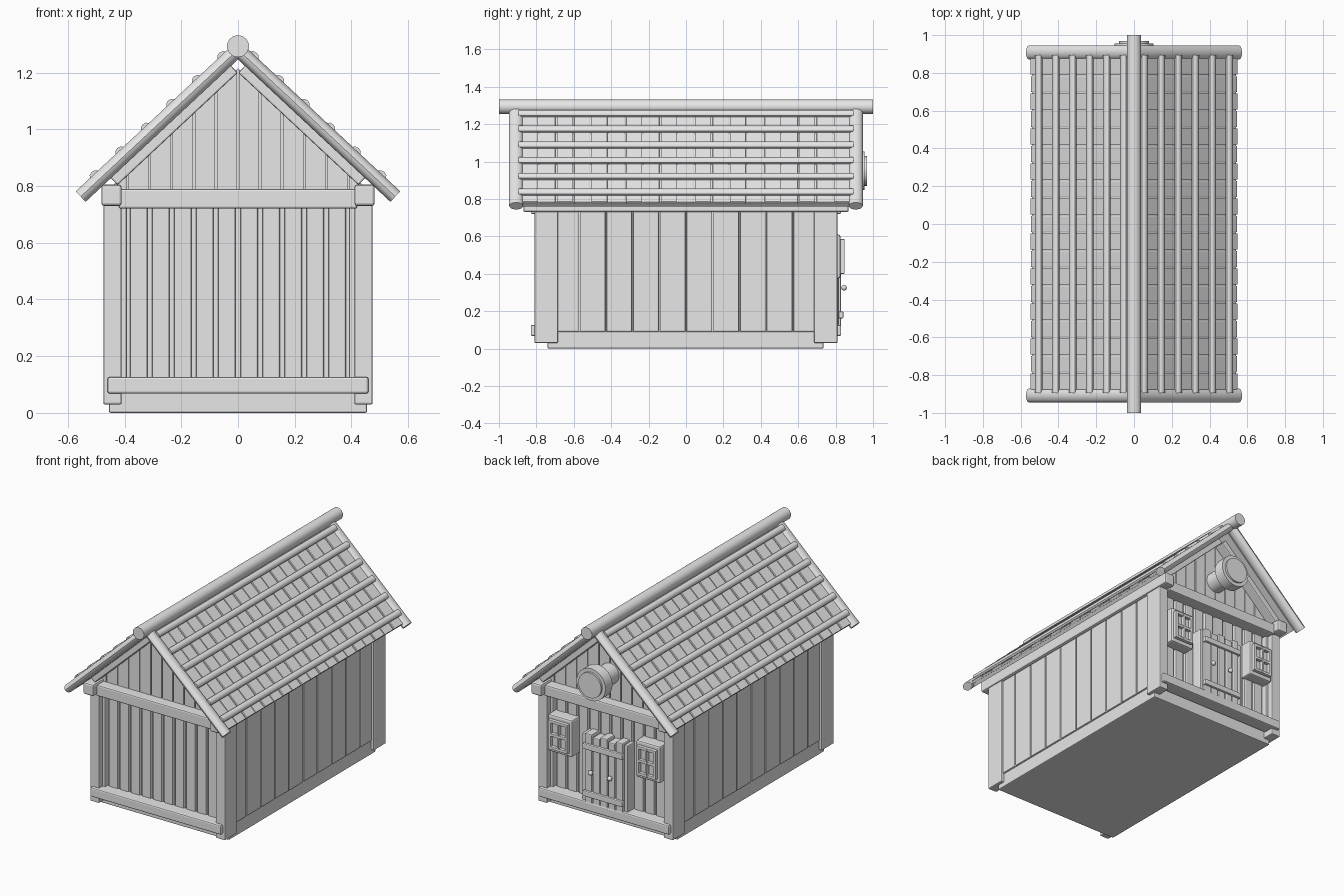
import bpy, bmesh, math
from mathutils import Matrix, Vector

cube = bpy.data.objects.get("Cube")
if cube:
    bpy.data.objects.remove(cube)

grey = bpy.data.materials.new("plain_grey")
grey.use_nodes = True
grey.diffuse_color = (0.8, 0.8, 0.8, 1)
grey.node_tree.nodes["Principled BSDF"].inputs["Base Color"].default_value = (0.8, 0.8, 0.8, 1)


def finish(name, bm, smooth=False):
    bmesh.ops.recalc_face_normals(bm, faces=bm.faces)
    mesh = bpy.data.meshes.new(name)
    bm.to_mesh(mesh)
    bm.free()
    obj = bpy.data.objects.new(name, mesh)
    bpy.context.collection.objects.link(obj)
    mesh.materials.append(grey)
    if smooth:
        bpy.ops.object.select_all(action='DESELECT')
        obj.select_set(True)
        bpy.context.view_layer.objects.active = obj
        bpy.ops.object.shade_smooth_by_angle(angle=math.radians(35))
    return obj


def boxes(name, spans, frame=Matrix(), bevel=0.006):
    """Joined bevelled boxes, each given as (x0, x1, y0, y1, z0, z1)."""
    bm = bmesh.new()
    for x0, x1, y0, y1, z0, z1 in spans:
        mid = Vector(((x0 + x1) / 2, (y0 + y1) / 2, (z0 + z1) / 2))
        size = Matrix.Diagonal((x1 - x0, y1 - y0, z1 - z0, 1))
        bmesh.ops.create_cube(bm, size=1, matrix=Matrix.Translation(mid) @ size)
    if bevel:
        bmesh.ops.bevel(bm, geom=bm.edges[:], offset=bevel, segments=2,
                        profile=0.5, affect='EDGES', clamp_overlap=True)
    bm.transform(frame)
    return finish(name, bm)


def prisms(name, outlines, y0, y1):
    """Extrude x-z outlines along y."""
    bm = bmesh.new()
    for outline in outlines:
        face = bm.faces.new([bm.verts.new((x, y0, z)) for x, z in outline])
        out = bmesh.ops.extrude_face_region(bm, geom=[face])
        moved = [v for v in out["geom"] if isinstance(v, bmesh.types.BMVert)]
        bmesh.ops.translate(bm, verts=moved, vec=(0, y1 - y0, 0))
    return finish(name, bm)


def logs(name, items, axis='Y', frame=Matrix(), sides=16):
    """Round bars given as (centre, length, width, height)."""
    turn = Matrix.Rotation(math.pi / 2, 4, 'X' if axis == 'Y' else 'Y')
    bm = bmesh.new()
    for centre, length, w, h in items:
        scale = (w, 1, h, 1) if axis == 'Y' else (1, w, h, 1)
        m = Matrix.Translation(centre) @ Matrix.Diagonal(scale) @ turn
        bmesh.ops.create_cone(bm, cap_ends=True, segments=sides, radius1=0.5,
                              radius2=0.5, depth=length, matrix=m)
    bm.transform(frame)
    return finish(name, bm, True)


SLOPE = 0.934
PITCH = math.atan(SLOPE)
COS = math.cos(PITCH)


def underside(x):
    return 1.215 - SLOPE * abs(x)


# Base and solid inner body
boxes("floor_slab", [(-0.455, 0.455, -0.74, 0.735, 0, 0.09)])
prisms("inner_body", [[(-0.44, 0.05), (0.44, 0.05), (0.44, underside(0.44)),
                       (0, underside(0)), (-0.44, underside(0.44))]], -0.735, 0.735)

# Long side walls
cuts = [-0.69] + [-0.571 + 0.1428 * k for k in range(9)] + [0.69]
for side, label in ((1, "left"), (-1, "right")):
    xs = sorted((side * 0.43, side * 0.462))
    boxes(label + "_wall_planks", [(*xs, a + 0.003, b - 0.003, 0.09, 0.745)
                                   for a, b in zip(cuts, cuts[1:])])
    xs = sorted((side * 0.41, side * 0.475))
    boxes(label + "_corner_posts", [(*xs, -0.81, -0.685, 0.03, 0.745),
                                    (*xs, 0.685, 0.81, 0.03, 0.745)])
    xs = sorted((side * 0.41, side * 0.482))
    boxes(label + "_wall_plate", [(*xs, -0.87, 0.87, 0.73, 0.805)], bevel=0.01)

# Gable ends: planks, beams and inner posts
STEP = 0.0777
for end, label in ((-1, "front"), (1, "back")):
    lower, upper = [], []
    for k in range(-6, 6):
        a, b = max(k * STEP, -0.43), min((k + 1) * STEP, 0.43)
        y = sorted((end * 0.72, end * 0.755))
        lower.append((a + 0.008, b - 0.008, *y, 0.08, 0.76))
        a, b = a + 0.003, b - 0.003
        upper.append([(a, 0.74), (b, 0.74), (b, underside(b)), (a, underside(a))])
    boxes(label + "_lower_planks", lower)
    prisms(label + "_gable_planks", upper, end * 0.72, end * 0.765)
    y = sorted((end * 0.74, end * 0.83))
    boxes(label + "_cross_beams", [(-0.46, 0.46, *y, 0.068, 0.127),
                                   (-0.42, 0.42, *y, 0.72, 0.79)], bevel=0.008)
    y = sorted((end * 0.73, end * 0.775))
    boxes(label + "_inner_posts", [(-0.415, -0.392, *y, 0.1, 0.73),
                                   (0.392, 0.415, *y, 0.1, 0.73)])

# Roof halves, built flat in a frame where x runs down the slope
for side, label in ((1, "left"), (-1, "right")):
    down = Vector((side * COS, 0, -math.sin(PITCH)))
    out = Vector((side * math.sin(PITCH), 0, COS))
    frame = Matrix((down, Vector((0, side, 0)), out)).transposed().to_4x4()
    frame.translation = (0, 0, 1.315)
    boxes(label + "_roof_deck", [(0.03, 0.76, -0.885, 0.885, -0.05, -0.022)], frame, 0)
    pitch = 1.76 / 19
    boxes(label + "_roof_boards",
          [(0.03, 0.762, -0.88 + k * pitch + 0.004, -0.88 + (k + 1) * pitch - 0.004,
            -0.03, -0.012 - 0.004 * (k % 2)) for k in range(19)], frame, 0.003)
    logs(label + "_roof_battens",
         [((x / COS, 0, -0.006), 1.79, 0.042, 0.036)
          for x in (0.058 + 0.09 * k for k in range(6))], 'Y', frame, 10)
    logs(label + "_barge_logs",
         [((0.405, y, -0.025), 0.755, 0.075, 0.052) for y in (-0.908, 0.908)],
         'X', frame, 14)
    boxes(label + "_rafters", [(0.08, 0.66, y - 0.035, y + 0.035, -0.084, -0.045)
                               for y in (-0.8, 0.8)], frame)

# Ridge log
logs("ridge_log", [((0, 0, 1.293), 2, 0.078, 0.078)], sides=14)

# Back windows
for side, label in ((1, "left"), (-1, "right")):
    x = side * 0.31
    boxes(label + "_window_box", [(x - 0.085, x + 0.085, 0.74, 0.825, 0.375, 0.61)], bevel=0.01)
    rim = [(x - 0.068, x - 0.05), (x + 0.05, x + 0.068), (x - 0.007, x + 0.007)]
    bars = [(a, b, 0.815, 0.848, 0.4, 0.585) for a, b in rim]
    bars += [(x - 0.068, x + 0.068, 0.815, 0.846, z - 0.009, z + 0.009)
             for z in (0.409, 0.492, 0.576)]
    boxes(label + "_window_bars", bars, bevel=0.003)

# Back door
boxes("door_frame", [(-0.16, -0.135, 0.74, 0.815, 0.11, 0.55),
                     (0.135, 0.16, 0.74, 0.815, 0.11, 0.55)])
boxes("door_planks", [(-0.132 + k * 0.054, -0.084 + k * 0.054, 0.74, 0.828,
                       0.1 + 0.012 * (k % 2), 0.56 - 0.015 * (k % 2)) for k in range(5)])
boxes("door_braces", [(-0.14, 0.14, 0.815, 0.842, z - 0.018, z + 0.018)
                      for z in (0.18, 0.48)])
bm = bmesh.new()
for x in (0.08, -0.055):
    bmesh.ops.create_uvsphere(bm, u_segments=12, v_segments=8, radius=0.015,
                              matrix=Matrix.Translation((x, 0.845, 0.325)))
finish("door_knobs", bm, True)

# Round gable window
logs("round_window", [((0, 0.82, 0.95), 0.14, 0.13, 0.13),
                      ((0, 0.92, 0.95), 0.07, 0.205, 0.205),
                      ((0, 0.935, 0.95), 0.065, 0.16, 0.16)], sides=24)
